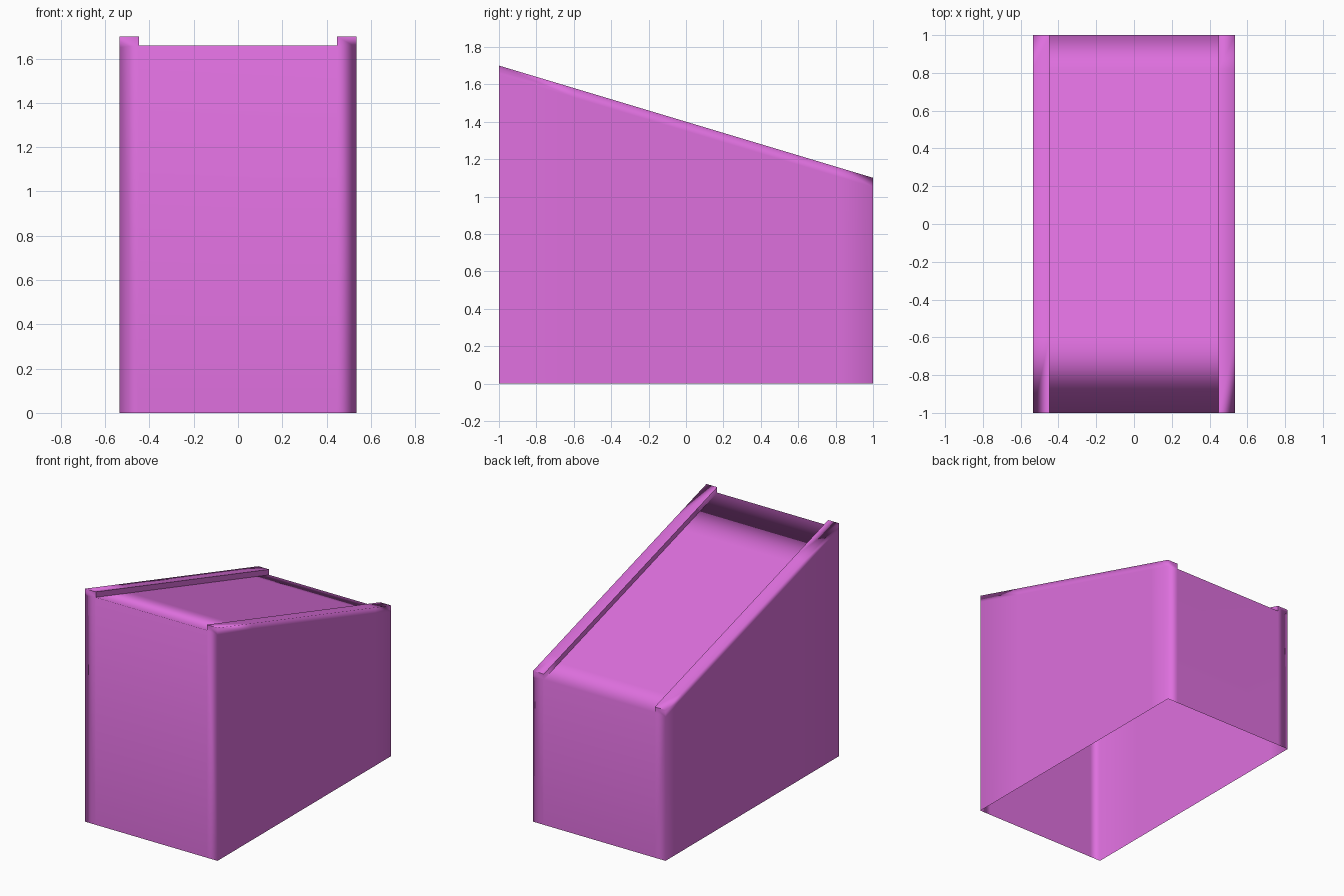
import bpy, bmesh

cube = bpy.data.objects.get("Cube")
if cube:
    bpy.data.objects.remove(cube, do_unlink=True)

HALF_W, RAIL_X = 0.535, 0.448      # outer wall and inner rail faces
RAIL_H, RIM = 0.04, 0.05           # rail above ramp, soft rim band on walls
ROWS = (-1.0, -0.6, 0.82, 1.0)     # wide flat span with softened ends

pink = bpy.data.materials.new("orchid_pink")
pink.use_nodes = True
colour = (0.73, 0.16, 0.73, 1)
pink.diffuse_color = colour
pink.node_tree.nodes["Principled BSDF"].inputs["Base Color"].default_value = colour


def section(y):
    """Open cross-section: wall, rail, sunken ramp, rail, wall."""
    h = 1.4 - 0.3 * y
    half = [(-HALF_W, 0), (-HALF_W, h - RIM), (-HALF_W, h),
            (-RAIL_X, h), (-RAIL_X, h - RAIL_H)]
    return half + [(-x, z) for x, z in reversed(half)]


bm = bmesh.new()
rings = [[bm.verts.new((x, y, z)) for x, z in section(y)] for y in ROWS]

# Walls, rails and sloping ramp
for a, b in zip(rings, rings[1:]):
    for i in range(len(a) - 1):
        bm.faces.new((a[i], a[i + 1], b[i + 1], b[i]))

# Front and back panels, underside left open
for ring, y in ((rings[0], ROWS[0]), (rings[-1], ROWS[-1])):
    foot_l = bm.verts.new((-RAIL_X, y, 0))
    foot_r = bm.verts.new((RAIL_X, y, 0))
    bm.faces.new(ring[:5] + [foot_l])
    bm.faces.new(ring[5:] + [foot_r])
    bm.faces.new((foot_l, ring[4], ring[5], foot_r))

bmesh.ops.recalc_face_normals(bm, faces=bm.faces)
top = max(bm.faces, key=lambda f: f.calc_center_median().z)
if top.normal.z < 0:
    bmesh.ops.reverse_faces(bm, faces=bm.faces)

# Crisp inner rail edges and rail ends, everything else soft
for f in bm.faces:
    f.smooth = True
for ring in rings:
    for i in (3, 4, 5, 6):
        for e in ring[i].link_edges:
            v = e.other_vert(ring[i])
            along = abs(v.co.x - ring[i].co.x) < 0.001 and v.co.y != ring[i].co.y
            if along:
                e.smooth = False
for ring in (rings[0], rings[-1]):
    for i in (2, 3, 5, 6):
        e = bm.edges.get((ring[i], ring[i + 1])) if i != 5 else None
        if e:
            e.smooth = False

mesh = bpy.data.meshes.new("sloped_housing")
bm.to_mesh(mesh)
bm.free()
mesh.materials.append(pink)
housing = bpy.data.objects.new("sloped_housing", mesh)
bpy.context.collection.objects.link(housing)

# Large panels dominate the shading at the shared edges
soft = housing.modifiers.new("panel_shading", 'WEIGHTED_NORMAL')
soft.mode = 'FACE_AREA'
soft.keep_sharp = True
